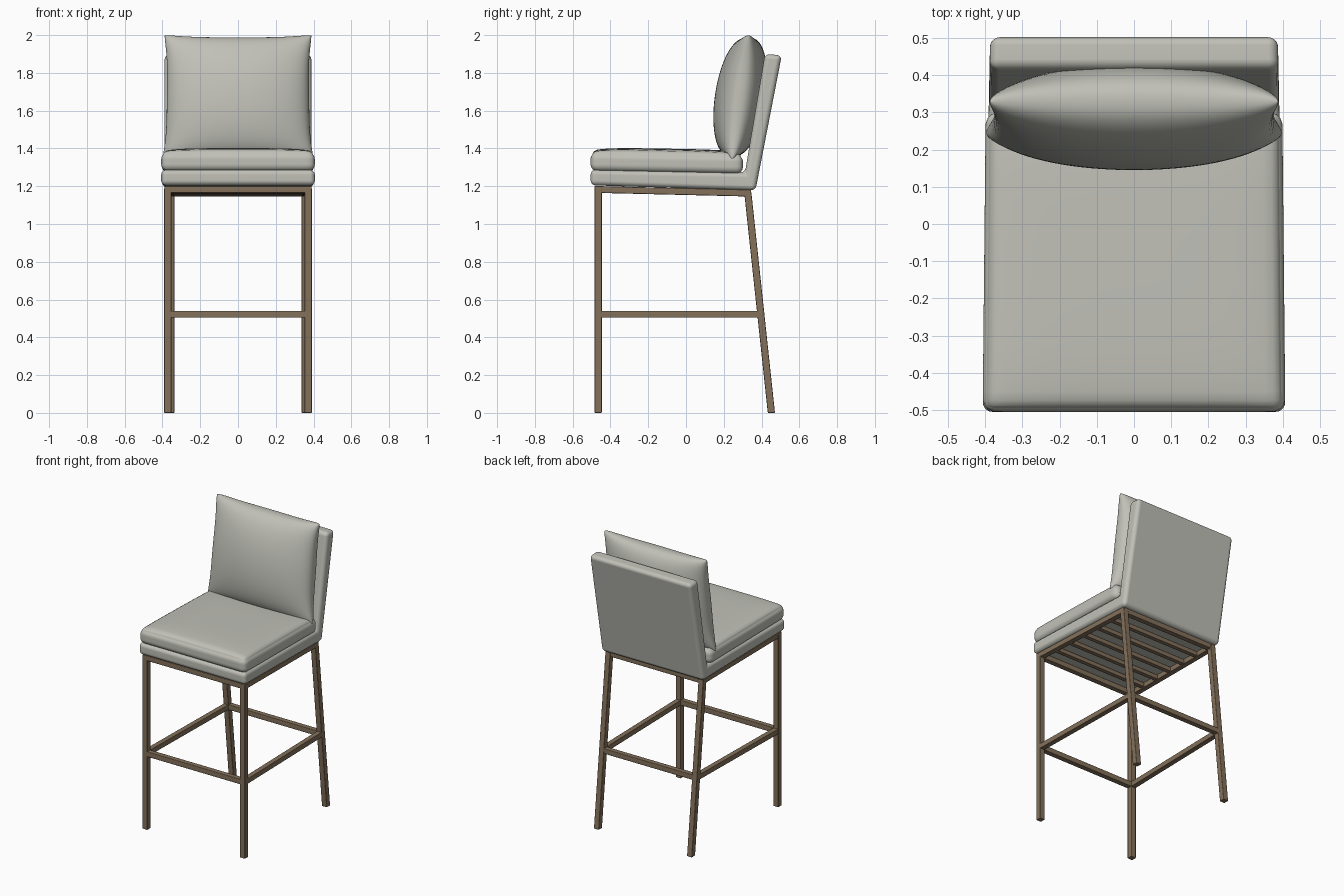
import bpy, bmesh, math
from mathutils import Vector

cube = bpy.data.objects.get("Cube")
if cube:
    bpy.data.objects.remove(cube, do_unlink=True)


def material(name, rgb):
    m = bpy.data.materials.new(name)
    m.use_nodes = True
    m.diffuse_color = (*rgb, 1)
    bsdf = m.node_tree.nodes["Principled BSDF"]
    bsdf.inputs["Base Color"].default_value = (*rgb, 1)
    bsdf.inputs["Roughness"].default_value = 0.7
    return m


FABRIC = material("light grey fabric", (0.53, 0.53, 0.48))
METAL = material("bronze metal", (0.23, 0.165, 0.105))


def finish(name, bm, mat, bevel=0.0, segments=2, smooth=40):
    bmesh.ops.recalc_face_normals(bm, faces=bm.faces)
    mesh = bpy.data.meshes.new(name)
    bm.to_mesh(mesh)
    bm.free()
    mesh.materials.append(mat)
    ob = bpy.data.objects.new(name, mesh)
    bpy.context.collection.objects.link(ob)
    bpy.ops.object.select_all(action="DESELECT")
    ob.select_set(True)
    bpy.context.view_layer.objects.active = ob
    bpy.ops.object.shade_smooth_by_angle(angle=math.radians(smooth))
    if bevel:
        mod = ob.modifiers.new("Rounded edges", "BEVEL")
        mod.width, mod.segments = bevel, segments
        mod.limit_method = "ANGLE"
        ob.modifiers.new("Even shading", "WEIGHTED_NORMAL")
    return ob


def beam(name, a, b, axis, width, height):
    """Bar from a to b whose ends are cut square to the given axis."""
    u, v = [i for i in range(3) if i != axis]
    bm = bmesh.new()
    rings = []
    for p in (a, b):
        ring = []
        for su, sv in ((-1, -1), (1, -1), (1, 1), (-1, 1)):
            co = Vector(p)
            co[u] += su * width / 2
            co[v] += sv * height / 2
            ring.append(bm.verts.new(co))
        bm.faces.new(ring)
        rings.append(ring)
    for i in range(4):
        j = (i + 1) % 4
        bm.faces.new((rings[0][i], rings[0][j], rings[1][j], rings[1][i]))
    return finish(name, bm, METAL, 0.004)


# Frame: legs, side rails
def rear_y(z):
    return 0.452 - 0.107 * z


def seat_z(y):
    return 1.183 - 0.025 * (y + 0.465)


FRONT_Y, FOOT_Z = -0.465, 0.522
TOP_Y = 0.325
FX, RX = 0.372, 0.355
for side, s in (("left", 1), ("right", -1)):
    beam(f"front_leg_{side}", (s * FX, FRONT_Y, 0), (s * FX, FRONT_Y, 1.19), 2, 0.038, 0.038)
    beam(f"rear_leg_{side}", (s * RX, rear_y(0), 0), (s * RX, rear_y(1.17), 1.17), 2, 0.038, 0.038)
    beam(f"seat_rail_{side}", (s * FX, FRONT_Y - 0.019, seat_z(FRONT_Y)),
         (s * RX, TOP_Y + 0.02, seat_z(TOP_Y)), 1, 0.037, 0.036)
    beam(f"foot_rail_{side}", (s * FX, FRONT_Y, FOOT_Z), (s * RX, rear_y(FOOT_Z), FOOT_Z), 1, 0.036, 0.036)

# Frame: cross rails and slats
for name, y, z, x in (("front_seat_rail", FRONT_Y, seat_z(FRONT_Y), FX),
                      ("rear_seat_rail", TOP_Y, seat_z(TOP_Y), RX),
                      ("front_foot_rail", FRONT_Y, FOOT_Z, FX),
                      ("rear_foot_rail", rear_y(FOOT_Z), FOOT_Z, RX)):
    beam(name, (-x, y, z), (x, y, z), 0, 0.036, 0.036)
SLATS = 5
for i in range(SLATS):
    y = FRONT_Y + (TOP_Y - FRONT_Y) * (i + 1) / (SLATS + 1)
    beam(f"seat_slat_{i + 1}", (-0.35, y, seat_z(y)), (0.35, y, seat_z(y)), 0, 0.03, 0.03)

# Upholstered shell: seat base and back in one bent profile
profile = ((-0.505, 1.205), (0.368, 1.178), (0.507, 1.893),
           (0.418, 1.9), (0.312, 1.272), (-0.505, 1.287))
bm = bmesh.new()
caps = []
for s in (-1, 1):
    caps.append([bm.verts.new((s * (0.407 - 0.02 * (y + 0.5)), y, z)) for y, z in profile])
    bm.faces.new(caps[-1])
for i in range(len(profile)):
    j = (i + 1) % len(profile)
    bm.faces.new((caps[0][i], caps[0][j], caps[1][j], caps[1][i]))
finish("seat_shell_and_back", bm, FABRIC, 0.026, 5)

# Seat cushion: rounded box with a crowned top
bm = bmesh.new()
bmesh.ops.create_cube(bm, size=2)
bmesh.ops.subdivide_edges(bm, edges=bm.edges[:], cuts=23, use_grid_fill=True)
half, radius = Vector((0.407, 0.403, 0.05)), 0.036
for v in bm.verts:
    c = [math.sin(t * math.pi / 2) for t in v.co]
    p = Vector([h * t for h, t in zip(half, c)])
    inner = Vector([max(radius - h, min(h - radius, t)) for h, t in zip(half, p)])
    p = inner + (p - inner).normalized() * radius
    crown = 0.026 * math.sqrt(max(0, (1 - c[0] ** 4) * (1 - c[1] ** 4)))
    p.z += crown * max(0, c[2])
    p.x *= 1 - 0.02 * (c[1] + 1) / 2
    p.y -= 0.102
    p.z += 1.33 - 0.018 * (p.y + 0.5)
    v.co = p
finish("seat_cushion", bm, FABRIC, smooth=80)

# Back pillow: two bulging sheets joined at a pinched seam
bm = bmesh.new()
N = 40
for side in (-1, 1):
    grid = []
    for i in range(N + 1):
        row = []
        for j in range(N + 1):
            u = math.sin((2 * i / N - 1) * math.pi / 2)
            w = math.sin((2 * j / N - 1) * math.pi / 2)
            corner = 1 - 0.04 * (u * w) ** 8
            x = 0.409 * u * corner * (1 - 0.08 * (1 - w ** 4)) * (1 - 0.012 * w)
            h = 0.34 * w * corner * (1 - 0.07 * (1 - u ** 4))
            bulge = 0.135 * max(0, (1 - u * u) * (1 - w * w)) ** 0.42
            row.append(bm.verts.new((x, 0.287 + 0.13 * h + side * bulge, 1.672 + h)))
        grid.append(row)
    for i in range(N):
        for j in range(N):
            bm.faces.new((grid[i][j], grid[i + 1][j], grid[i + 1][j + 1], grid[i][j + 1]))
bmesh.ops.remove_doubles(bm, verts=bm.verts[:], dist=0.0002)
finish("back_pillow", bm, FABRIC, smooth=100)
